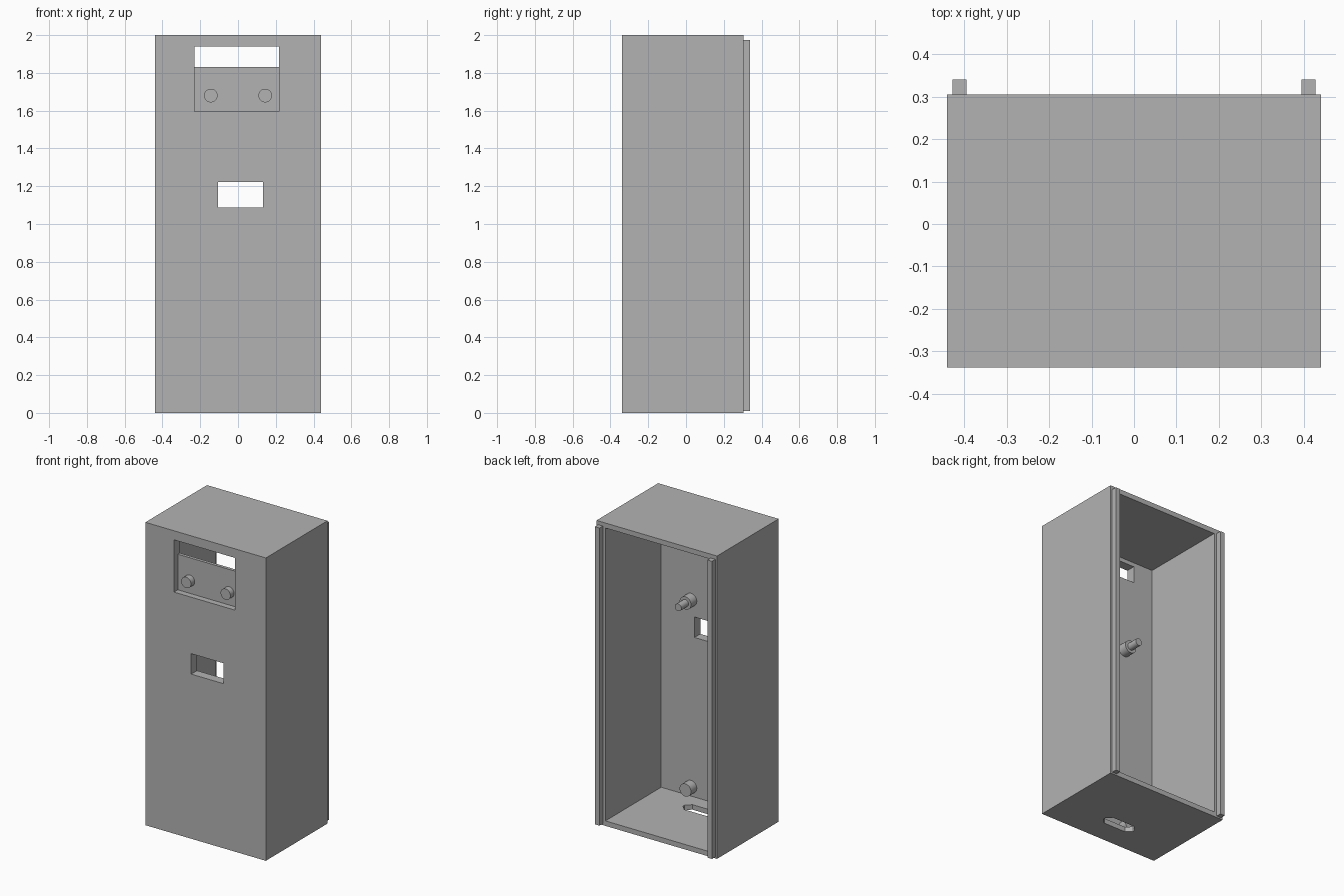
import bpy
import bmesh
import math
from mathutils import Matrix, Vector

default_cube = bpy.data.objects.get("Cube")
if default_cube:
    bpy.data.objects.remove(default_cube, do_unlink=True)

# Single grey finish
GREY = (0.45, 0.45, 0.45, 1.0)
grey = bpy.data.materials.new("grey")
grey.use_nodes = True
grey.diffuse_color = GREY
grey.node_tree.nodes["Principled BSDF"].inputs["Base Color"].default_value = GREY

# Main dimensions
HALF_W, FRONT, BACK, HEIGHT = 0.44, -0.338, 0.305, 2.0
SIDE_T, FRONT_T, CAP_T = 0.065, 0.061, 0.033
POCKET = 0.04
INNER_FRONT = FRONT + FRONT_T


def add_object(name, bm):
    bmesh.ops.recalc_face_normals(bm, faces=bm.faces)
    mesh = bpy.data.meshes.new(name)
    bm.to_mesh(mesh)
    bm.free()
    mesh.materials.append(grey)
    obj = bpy.data.objects.new(name, mesh)
    bpy.context.scene.collection.objects.link(obj)
    return obj


def box(name, x, y, z):
    """Box from (min, max) ranges."""
    lo, hi = Vector((x[0], y[0], z[0])), Vector((x[1], y[1], z[1]))
    bm = bmesh.new()
    place = Matrix.Translation((lo + hi) / 2) @ Matrix.Diagonal((hi - lo).to_4d())
    bmesh.ops.create_cube(bm, size=1, matrix=place)
    return add_object(name, bm)


def rod(name, x, z, y0, y1, radius):
    """Cylinder along y."""
    bm = bmesh.new()
    place = Matrix.Translation((x, (y0 + y1) / 2, z)) @ Matrix.Rotation(math.pi / 2, 4, "X")
    bmesh.ops.create_cone(bm, cap_ends=True, segments=32, radius1=radius,
                          radius2=radius, depth=y1 - y0, matrix=place)
    obj = add_object(name, bm)
    bpy.ops.object.select_all(action="DESELECT")
    obj.select_set(True)
    bpy.context.view_layer.objects.active = obj
    bpy.ops.object.shade_smooth_by_angle()
    return obj


def prism(name, outline, z0, z1):
    """Upright extrusion of a flat outline."""
    bm = bmesh.new()
    face = bm.faces.new([bm.verts.new((x, y, z0)) for x, y in outline])
    top = bmesh.ops.extrude_face_region(bm, geom=[face])["geom"]
    verts = [v for v in top if isinstance(v, bmesh.types.BMVert)]
    bmesh.ops.translate(bm, verts=verts, vec=(0, 0, z1 - z0))
    return add_object(name, bm)


def carve(target, cutter):
    """Subtract the cutter and discard it."""
    mod = target.modifiers.new("carve", "BOOLEAN")
    mod.operation, mod.solver, mod.object = "DIFFERENCE", "EXACT", cutter
    bpy.context.view_layer.update()
    graph = bpy.context.evaluated_depsgraph_get()
    mesh = bpy.data.meshes.new_from_object(target.evaluated_get(graph))
    target.modifiers.clear()
    target.data = mesh
    bpy.data.objects.remove(cutter, do_unlink=True)


# Cabinet with an open back
cabinet = box("cabinet", (-HALF_W, HALF_W), (FRONT, BACK), (0, HEIGHT))
carve(cabinet, box("cavity", (SIDE_T - HALF_W, HALF_W - SIDE_T),
                   (INNER_FRONT, BACK + 0.1), (CAP_T, HEIGHT - CAP_T)))

# Control pocket, display opening above it, and lower window
through = (FRONT - 0.1, INNER_FRONT + 0.1)
carve(cabinet, box("pocket", (-0.231, 0.216), (FRONT - 0.1, FRONT + POCKET), (1.595, 1.94)))
carve(cabinet, box("display", (-0.231, 0.216), through, (1.83, 1.94)))
carve(cabinet, box("window", (-0.105, 0.132), through, (1.087, 1.222)))

# Chamfered cable slot through the floor
half_l, half_w, cut, slot_y = 0.115, 0.042, 0.034, -0.14
corner = [(half_l, half_w - cut), (half_l - cut, half_w)]
outline = []
for sx, sy in ((1, 1), (-1, 1), (-1, -1), (1, -1)):
    pts = corner if sx * sy > 0 else corner[::-1]
    outline += [(sx * px, slot_y + sy * py) for px, py in pts]
carve(cabinet, prism("slot", outline, -0.1, 0.1))

for side, sign in (("left", 1), ("right", -1)):
    # Rear rails for the back panel
    box(side + "_rail", sorted((sign * 0.394, sign * 0.428)), (BACK, 0.34), (0.01, 1.975))
    # Front control knobs
    rod(side + "_knob", sign * 0.144, 1.68, FRONT + 0.002, FRONT + POCKET, 0.036)
    # Inside mounting posts; the upper ones carry a thinner pin
    rod(side + "_lower_post", sign * 0.157, 0.095, INNER_FRONT, INNER_FRONT + 0.06, 0.042)
    rod(side + "_upper_post", sign * 0.157, 1.33, INNER_FRONT, INNER_FRONT + 0.06, 0.042)
    rod(side + "_pin", sign * 0.157, 1.33, INNER_FRONT + 0.06, INNER_FRONT + 0.135, 0.024)
